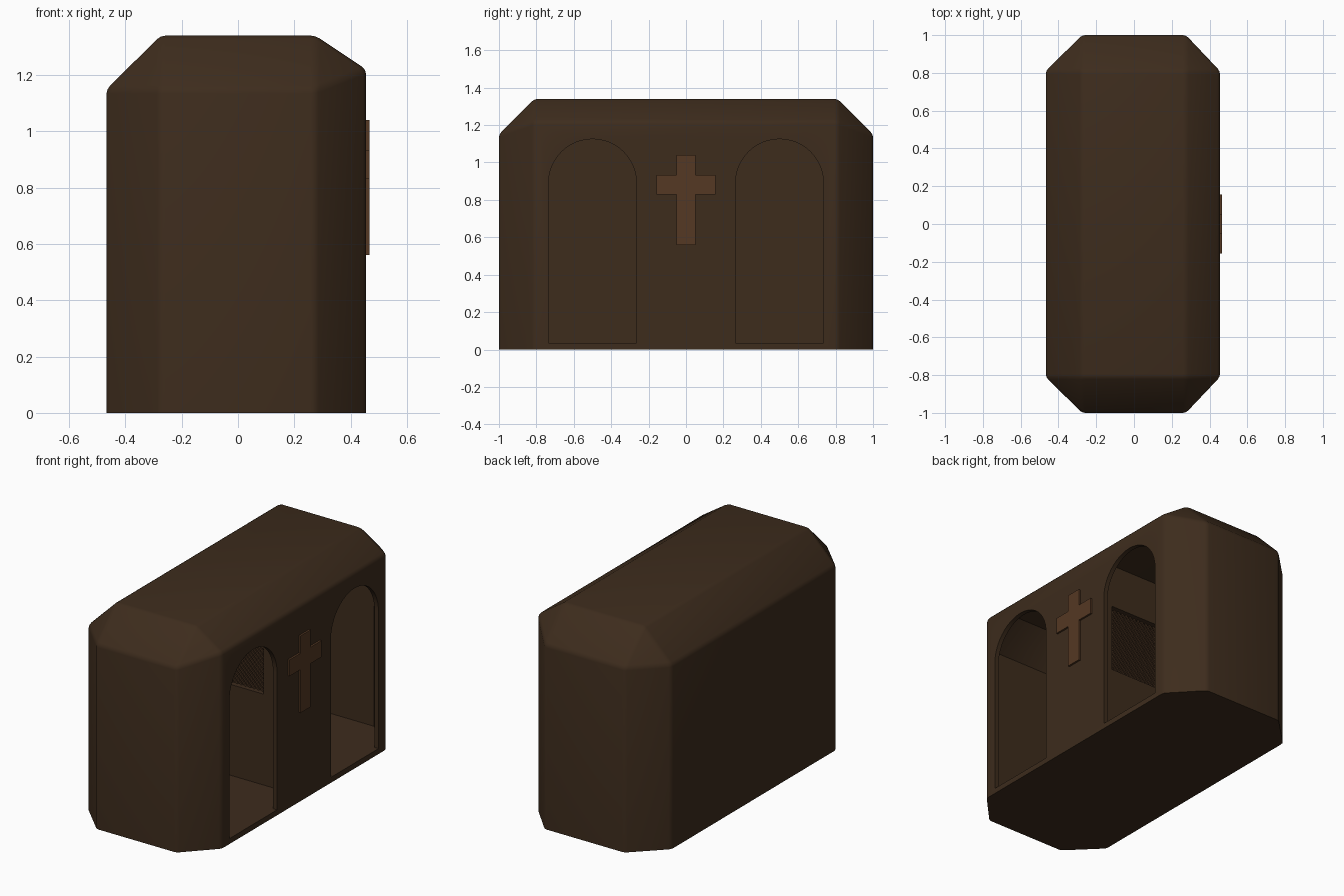
import bpy, bmesh, math
from mathutils import Vector, Matrix

if "Cube" in bpy.data.objects:
    bpy.data.objects.remove(bpy.data.objects["Cube"])


def material(name, rgb):
    m = bpy.data.materials.new(name)
    m.diffuse_color = (*rgb, 1)
    m.use_nodes = True
    m.node_tree.nodes["Principled BSDF"].inputs["Base Color"].default_value = m.diffuse_color
    return m


DARK = material("dark_wood", (0.047, 0.025, 0.012))
LIGHT = material("light_wood", (0.09, 0.04, 0.017))
SCREEN = material("screen_wood", (0.06, 0.03, 0.014))


def finish(bm, name, mat):
    bmesh.ops.recalc_face_normals(bm, faces=bm.faces)
    me = bpy.data.meshes.new(name)
    bm.to_mesh(me)
    bm.free()
    me.materials.append(mat)
    ob = bpy.data.objects.new(name, me)
    bpy.context.collection.objects.link(ob)
    return ob


def hull(name, t, round_edges):
    # chamfered box, every wall moved inward by t
    k = t * 0.41
    xb, xf, yo, floor, top = -0.467 + t, 0.455 - t * 0.85, 1 - t, t, 1.34 - t
    xi, yi = 0.275 - k, 0.81 - k
    pts = []
    for s in (-1, 1):
        pts += [(x, s * yi, top) for x in (-xi, xi)]
        pts += [(x, s * yo, z) for x in (-xi, xi) for z in (floor, 1.15 - k)]
        pts += [(xb, s * yi, floor), (xb, s * yi, 1.15 - k)]
        pts += [(xf, s * yi, floor), (xf, s * yi, 1.22 - k)]
    bm = bmesh.new()
    bmesh.ops.convex_hull(bm, input=[bm.verts.new(p) for p in pts])
    bmesh.ops.dissolve_limit(bm, angle_limit=0.02, verts=bm.verts, edges=bm.edges)
    if round_edges:
        es = [e for e in bm.edges if max(v.co.z for v in e.verts) > floor + 0.01]
        bmesh.ops.bevel(bm, geom=es, offset=0.016, segments=2, profile=0.5, affect='EDGES')
    return finish(bm, name, DARK)


def prism(name, outline, axis, a, b, mat):
    # extrude a 2D outline (u, z) along x or y
    bm = bmesh.new()
    place = (lambda u, z: (a, u, z)) if axis == 'X' else (lambda u, z: (u, a, z))
    f = bm.faces.new([bm.verts.new(place(u, z)) for u, z in outline])
    r = bmesh.ops.extrude_face_region(bm, geom=[f])
    d = Vector((b - a, 0, 0)) if axis == 'X' else Vector((0, b - a, 0))
    bmesh.ops.translate(bm, vec=d, verts=[v for v in r['geom'] if isinstance(v, bmesh.types.BMVert)])
    return finish(bm, name, mat)


def cut(ob, cutter):
    cutter.hide_render = True
    m = ob.modifiers.new("cut", 'BOOLEAN')
    m.operation, m.object, m.solver = 'DIFFERENCE', cutter, 'EXACT'
    bpy.context.view_layer.objects.active = ob
    bpy.ops.object.modifier_apply(modifier=m.name)
    bpy.data.objects.remove(cutter)


# hollow booth shell with two arched doorways
shell = hull("booth_shell", 0, True)
cut(shell, hull("inner_cutter", 0.033, False))
for yc in (-0.5, 0.5):
    r, zc = 0.235, 0.89
    arch = [(yc - r, 0.034), (yc + r, 0.034)]
    arch += [(yc + r * math.cos(math.pi * i / 24), zc + r * math.sin(math.pi * i / 24)) for i in range(25)]
    cut(shell, prism("arch_cutter", arch, 'X', 0.3, 0.6, DARK))
bpy.ops.object.select_all(action='DESELECT')
shell.select_set(True)
bpy.context.view_layer.objects.active = shell
bpy.ops.object.shade_smooth_by_angle(angle=math.radians(35))

# middle partition with a window
wall = [(-0.44, 0.03), (0.433, 0.03), (0.433, 1.2), (0.262, 1.312), (-0.262, 1.312), (-0.44, 1.14)]
partition = prism("partition", wall, 'Y', -0.035, 0.035, DARK)
W, Z0, Z1 = 0.2, 0.6, 1.03
cut(partition, prism("window_cutter", [(-W, Z0), (W, Z0), (W, Z1), (-W, Z1)], 'Y', -0.1, 0.1, DARK))

# diagonal lattice screen in the window
bm = bmesh.new()
for s in (-1, 1):
    c = -W - Z1
    while c < Z1 + W:
        # line z = s*x + c clipped to the window
        xs = sorted(((Z0 - c) * s, (Z1 - c) * s))
        x0, x1 = max(-W, xs[0]), min(W, xs[1])
        if x1 - x0 > 0.005:
            mid = (x0 + x1) / 2
            M = (Matrix.Translation((mid, s * 0.004, s * mid + c))
                 @ Matrix.Rotation(-s * math.pi / 4, 4, 'Y')
                 @ Matrix.Diagonal(((x1 - x0) * math.sqrt(2), 0.008, 0.011, 1)))
            bmesh.ops.create_cube(bm, size=1, matrix=M)
        c += 0.03
finish(bm, "lattice_screen", SCREEN)

# cross on the front wall
half = [(0.05, 0.56), (0.05, 0.83), (0.157, 0.83), (0.157, 0.932), (0.05, 0.932), (0.05, 1.04)]
prism("wall_cross", half + [(-u, z) for u, z in reversed(half)], 'X', 0.445, 0.467, LIGHT)
